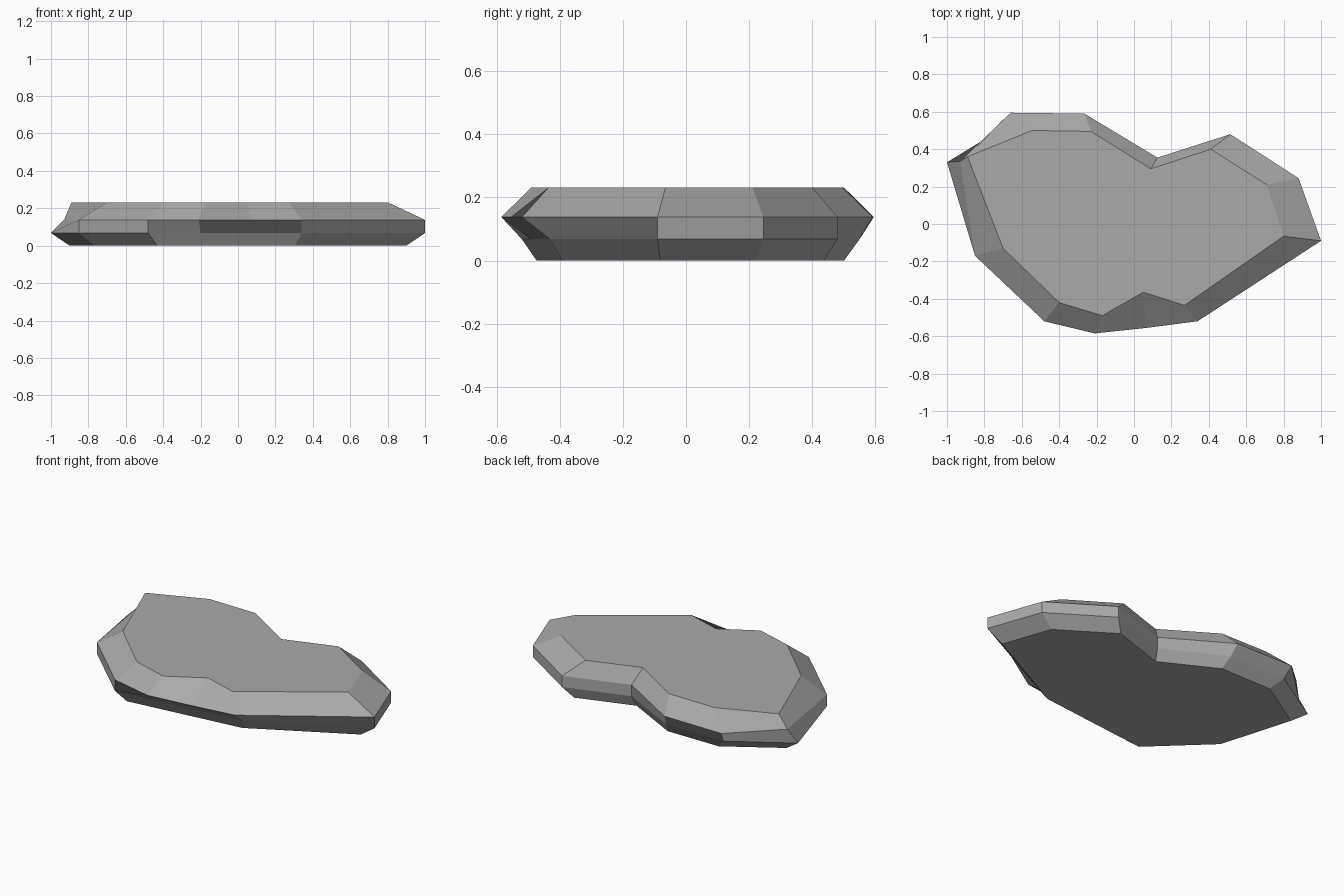
import bpy
import bmesh

if "Cube" in bpy.data.objects:
    bpy.data.objects.remove(bpy.data.objects["Cube"], do_unlink=True)

# Flat grey stone colour
stone_grey = bpy.data.materials.new("stone_grey")
stone_grey.use_nodes = True
colour = (0.4, 0.4, 0.4, 1)
stone_grey.diffuse_color = colour
shader = stone_grey.node_tree.nodes["Principled BSDF"]
shader.inputs["Base Color"].default_value = colour
shader.inputs["Roughness"].default_value = 0.9

# Upper rim of the stone, counter-clockwise from the western corner
rim = [(-.93, .335), (-.85, -.17), (-.48, -.52), (-.21, -.585),
       (.07, -.555), (.34, -.52), (1, -.09), (.88, .245),
       (.515, .48), (.125, .355), (-.265, .59), (-.66, .595)]

# Flat top outline, with a chip in the front edge
top = [(-.89, .36), (-.7, -.13), (-.4, -.42), (-.17, -.49),
       (.05, -.365), (.27, -.435), (.8, -.065), (.71, .21),
       (.41, .4), (.09, .295), (-.23, .495), (-.545, .5)]

# Lower rim follows the upper rim, undercut at the front and back lobes
undercut = {0: (-1, .33), 3: (-.2, -.49), 4: (.07, -.46),
            5: (.34, -.43), 10: (-.25, .55), 11: (-.64, .55)}
lower_rim = [undercut.get(i, point) for i, point in enumerate(rim)]

# Base is a slightly shrunken lower rim
base = [(x * .9, y * .91) for x, y in lower_rim]


def build_stone(name, layers, material):
    """Join stacked outlines with flat side faces and cap both ends."""
    bm = bmesh.new()
    rings = [[bm.verts.new((x, y, z)) for x, y in outline]
             for outline, z in layers]
    for below, above in zip(rings, rings[1:]):
        count = len(below)
        for i in range(count):
            j = (i + 1) % count
            bm.faces.new((below[i], below[j], above[j], above[i]))
    bm.faces.new(reversed(rings[0]))
    bm.faces.new(rings[-1])
    bmesh.ops.recalc_face_normals(bm, faces=bm.faces)
    mesh = bpy.data.meshes.new(name)
    bm.to_mesh(mesh)
    bm.free()
    mesh.materials.append(material)
    stone = bpy.data.objects.new(name, mesh)
    bpy.context.collection.objects.link(stone)
    return stone


build_stone("flat_stone",
            [(base, 0), (lower_rim, .068), (rim, .138), (top, .232)],
            stone_grey)
